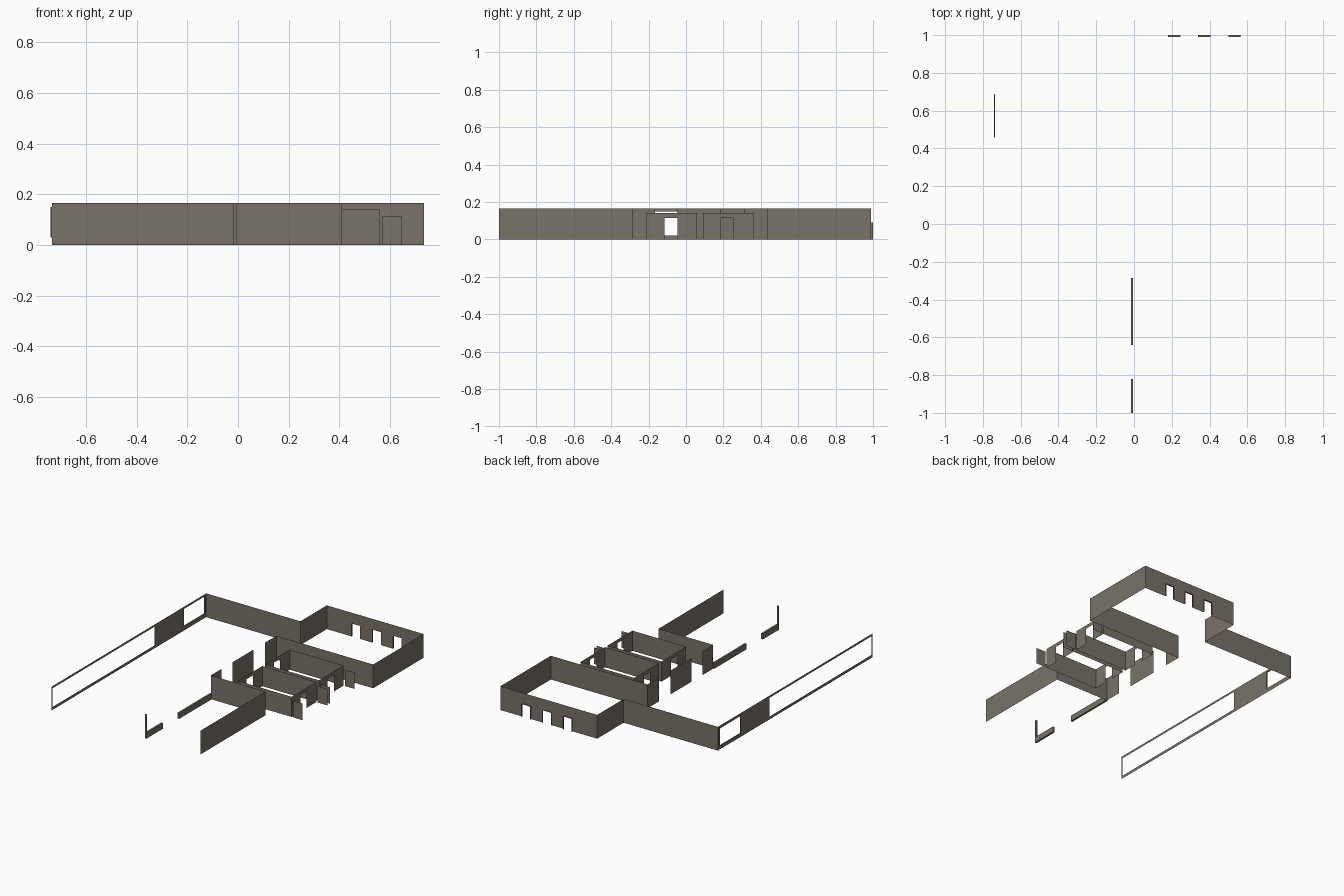
import bpy, bmesh

if "Cube" in bpy.data.objects:
    bpy.data.objects.remove(bpy.data.objects["Cube"])

mat = bpy.data.materials.new("warm grey plaster")
mat.diffuse_color = (0.19, 0.17, 0.14, 1)
mat.use_nodes = True
mat.node_tree.nodes["Principled BSDF"].inputs["Base Color"].default_value = mat.diffuse_color
H = 0.165          # full wall height
CAR_H = 0.14       # height of the small inner rooms
DOOR_H = 0.115     # door height


def finish(name, bm):
    bmesh.ops.remove_doubles(bm, verts=bm.verts, dist=1e-5)
    me = bpy.data.meshes.new(name)
    bm.to_mesh(me)
    bm.free()
    me.materials.append(mat)
    ob = bpy.data.objects.new(name, me)
    bpy.context.collection.objects.link(ob)
    return ob


def quad(bm, pts):
    bm.faces.new([bm.verts.new(p) for p in pts])


def wall(name, axis, c, a, b, h=H, holes=(), reveal=0.0):
    """Thin wall in plane axis = c from a to b; holes are (a0, a1, z0, z1)."""
    bm = bmesh.new()

    def P(u, z, d=0.0):
        return (c + d, u, z) if axis == 'x' else (u, c + d, z)
    us = sorted({a, b, *[v for o in holes for v in o[:2]]})
    zs = sorted({0, h, *[v for o in holes for v in o[2:]]})
    for u0, u1 in zip(us, us[1:]):
        for z0, z1 in zip(zs, zs[1:]):
            um, zm = (u0 + u1) / 2, (z0 + z1) / 2
            if any(o[0] < um < o[1] and o[2] < zm < o[3] for o in holes):
                continue
            quad(bm, [P(u0, z0), P(u1, z0), P(u1, z1), P(u0, z1)])
    bmesh.ops.remove_doubles(bm, verts=bm.verts, dist=1e-5)
    bmesh.ops.dissolve_limit(bm, angle_limit=0.01, verts=bm.verts, edges=bm.edges)
    # short returns around the openings
    if reveal:
        for u0, u1, z0, z1 in holes:
            if u1 - u0 > 0.5:
                continue
            ring = [(u0, z0), (u0, z1), (u1, z1), (u1, z0)]
            n = 4 if z0 > 0 else 3
            for i in range(n):
                p, q = ring[i], ring[(i + 1) % 4]
                quad(bm, [P(*p), P(*q), P(*q, reveal), P(*p, reveal)])
    return finish(name, bm)


def box(name, x0, x1, y0, y1, z0, z1):
    bm = bmesh.new()
    bmesh.ops.create_cube(bm, size=1)
    for v in bm.verts:
        v.co = (x1 if v.co.x > 0 else x0, y1 if v.co.y > 0 else y0,
                z1 if v.co.z > 0 else z0)
    return finish(name, bm)


# outer walls
wall("left_window_wall", 'x', -0.735, -1.0, 0.70,
     holes=[(-0.99, 0.13, 0.02, 0.15), (0.457, 0.687, 0.03, 0.15)], reveal=-0.006)
wall("back_left_wall", 'y', 0.70, -0.735, -0.01)
wall("back_room_left_wall", 'x', -0.01, 0.70, 0.99)
wall("back_room_rear_wall", 'y', 0.99, -0.01, 0.735,
     holes=[(x, x + 0.065, 0, 0.09) for x in (0.18, 0.34, 0.50)], reveal=0.01)
wall("back_room_right_wall", 'x', 0.735, 0.435, 0.99)
wall("back_room_front_wall", 'y', 0.435, -0.01, 0.735)

# front room walls and low sills
wall("front_room_right_wall", 'x', 0.41, -1.0, -0.285)
wall("front_room_rear_wall", 'y', -0.285, -0.01, 0.41)
for i, (y0, y1) in enumerate([(-1.0, -0.82), (-0.64, -0.285)]):
    box(f"low_sill_{i}", -0.017, -0.004, y0, y1, 0, 0.04)
box("corner_post", -0.017, -0.004, -1.0, -0.992, 0, H)

# hall wall pieces between the openings of the inner rooms
wall("hall_return_front", 'x', -0.01, -0.285, -0.165)
wall("hall_return_back", 'x', -0.01, 0.31, 0.435)
wall("hall_pier", 'x', -0.01, -0.045, 0.185)

# two inner rooms, each with a doorway at both ends and door wings
for tag, y0, y1, d0, d1 in [("front", -0.21, 0.06, -0.115, -0.045),
                            ("back", 0.09, 0.36, 0.185, 0.255)]:
    for side, y in (("a", y0), ("b", y1)):
        wall(f"{tag}_inner_side_wall_{side}", 'y', y, 0.146, 0.56, CAR_H)
        wall(f"{tag}_outer_wing_{side}", 'y', y, 0.57, 0.645, DOOR_H)
    for end, x in (("left", 0.146), ("right", 0.56)):
        wall(f"{tag}_door_wall_{end}", 'x', x, y0, y1, CAR_H,
             holes=[(d0, d1, 0, DOOR_H)])
